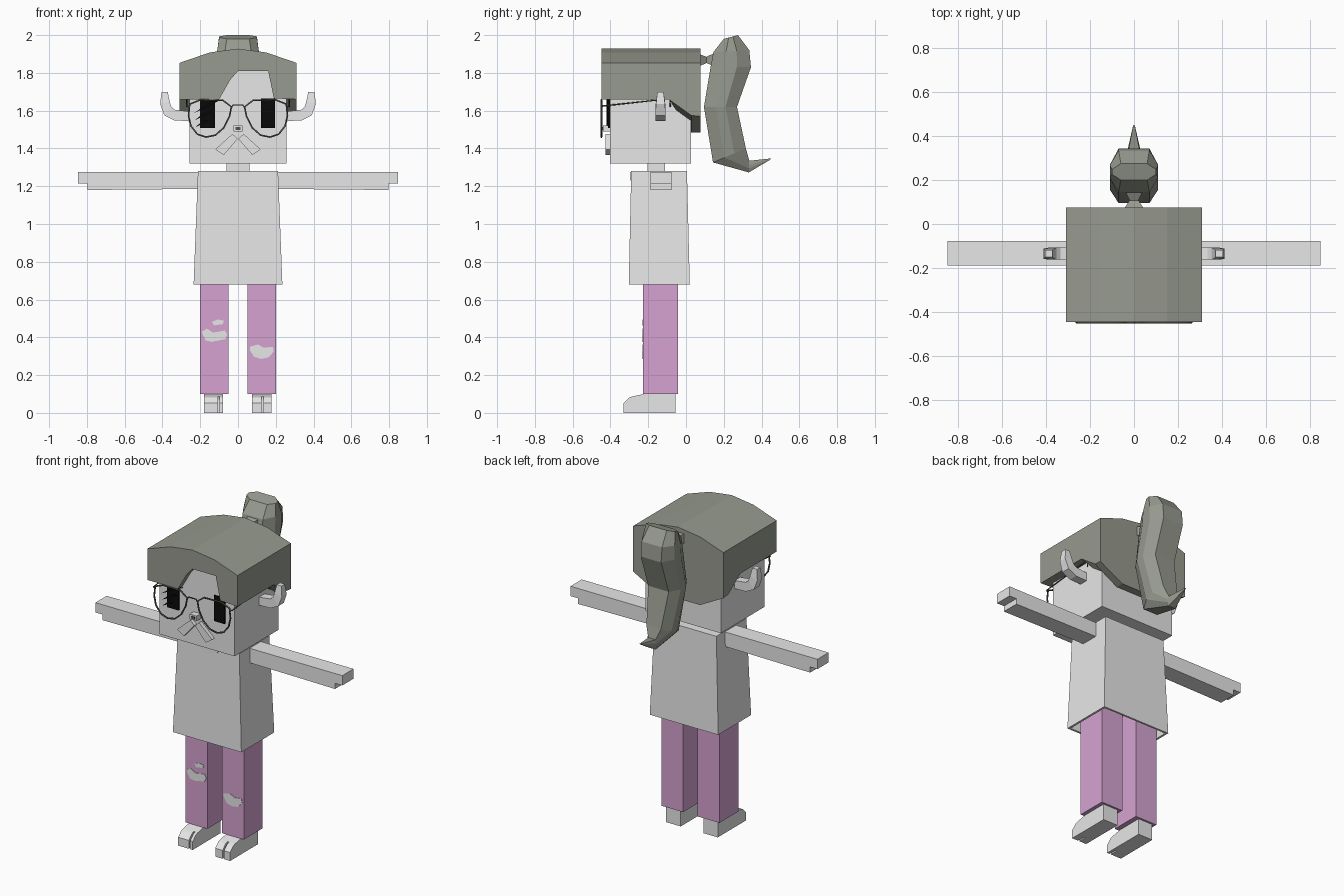
import bpy
import bmesh
from mathutils import Vector

default_cube = bpy.data.objects.get("Cube")
if default_cube:
    bpy.data.objects.remove(default_cube, do_unlink=True)


def make_material(name, red, green, blue):
    material = bpy.data.materials.new(name)
    material.use_nodes = True
    colour = (red, green, blue, 1)
    material.diffuse_color = colour
    material.node_tree.nodes["Principled BSDF"].inputs["Base Color"].default_value = colour
    return material


pale = make_material("pale grey", .8, .8, .8)
olive = make_material("olive grey hair", .31, .325, .275)
pink = make_material("mauve trousers", .67, .365, .64)
black = make_material("black", .003, .003, .003)
wire = make_material("dark wire", .09, .095, .085)


def link(name, mesh, material):
    mesh.materials.clear()
    mesh.materials.append(material)
    obj = bpy.data.objects.new(name, mesh)
    bpy.context.collection.objects.link(obj)
    return obj


def loft(name, rings, material):
    """Skin equal-length rings of points and cap both ends."""
    bm = bmesh.new()
    loops = [[bm.verts.new(point) for point in ring] for ring in rings]
    count = len(loops[0])
    for lower, upper in zip(loops, loops[1:]):
        for i in range(count):
            j = (i + 1) % count
            bm.faces.new((lower[i], lower[j], upper[j], upper[i]))
    bm.faces.new(loops[0][::-1])
    bm.faces.new(loops[-1])
    bmesh.ops.recalc_face_normals(bm, faces=bm.faces)
    mesh = bpy.data.meshes.new(name)
    bm.to_mesh(mesh)
    bm.free()
    return link(name, mesh, material)


def front_prism(name, outline, front, back, material):
    """Extrude an x, z outline along y."""
    return loft(name, [[(x, y, z) for x, z in outline] for y in (front, back)], material)


def side_prism(name, outline, start, end, material):
    """Extrude a y, z outline along x."""
    return loft(name, [[(x, y, z) for y, z in outline] for x in (start, end)], material)


def rectangle(x, front, back, z):
    return [(-x, front, z), (x, front, z), (x, back, z), (-x, back, z)]


def box(name, left, right, front, back, bottom, top, material):
    outline = [(left, bottom), (right, bottom), (right, top), (left, top)]
    return front_prism(name, outline, front, back, material)


def tube(name, points, radius, material, closed=False):
    curve = bpy.data.curves.new(name + " path", "CURVE")
    curve.dimensions = "3D"
    curve.bevel_depth = radius
    curve.bevel_resolution = 1
    spline = curve.splines.new("POLY")
    spline.points.add(len(points) - 1)
    for target, point in zip(spline.points, points):
        target.co = (*point, 1)
    spline.use_cyclic_u = closed
    helper = bpy.data.objects.new(name + " path", curve)
    mesh = bpy.data.meshes.new_from_object(helper)
    bpy.data.objects.remove(helper)
    return link(name, mesh, material)


# Torso: a flared tunic, hollow underneath
loft("tunic", [rectangle(.2, -.28, 0, .8), rectangle(.222, -.29, .008, .68),
               rectangle(.235, -.303, .02, .68), rectangle(.212, -.29, .005, 1.28)], pale)
front_prism("neckline", [(-.085, 1.275), (-.06, 1.245), (0, 1.23), (.06, 1.245), (.085, 1.275)],
            -.295, -.285, pale)

# Head and neck
box("neck", -.06, .06, -.205, -.11, 1.26, 1.34, pale)
box("head", -.258, .258, -.402, .027, 1.32, 1.83, pale)

# Hair cap: arched top, hem dropping towards the back
arch = [(-.31, 1.853), (-.15, 1.908), (0, 1.928), (.15, 1.908), (.31, 1.853)]


def cap_section(y, side_hem, middle_hem):
    hem = [(.31, side_hem), (.15, middle_hem), (-.15, middle_hem), (-.31, side_hem)]
    return [(x, y, z) for x, z in arch + hem]


loft("hair_cap", [cap_section(-.39, 1.66, 1.66), cap_section(-.09, 1.66, 1.66),
                  cap_section(.028, 1.575, 1.485), cap_section(.076, 1.57, 1.485)], olive)
parting = [(.31, 1.66), (.19, 1.665), (.16, 1.81), (0, 1.81), (-.04, 1.765), (-.1, 1.66), (-.31, 1.66)]
front_prism("hair_fringe", arch + parting, -.447, -.39, olive)

# Ponytail and its tie
tie = [(.07, .045, 1.835, 1.9), (.108, .02, 1.852, 1.885), (.15, .04, 1.835, 1.905)]
loft("hair_tie", [[(-w, y, low), (w, y, low), (w, y, high), (-w, y, high)]
                  for y, w, low, high in tie], olive)


def tail_section(front, back, wide, narrow):
    front, back = Vector((0, *front)), Vector((0, *back))
    near, far = front.lerp(back, .35), front.lerp(back, .65)
    half = [(front, narrow), (near, wide), (far, wide), (back, narrow)]
    return ([p + Vector((w, 0, 0)) for p, w in half]
            + [p - Vector((w, 0, 0)) for p, w in reversed(half)])


loft("ponytail", [tail_section(*section) for section in (
    ((.2, 1.98), (.275, 2), .1, .06),
    ((.145, 1.91), (.335, 1.92), .11, .07),
    ((.13, 1.83), (.344, 1.83), .11, .07),
    ((.095, 1.62), (.27, 1.62), .11, .07),
    ((.143, 1.326), (.317, 1.4), .08, .05),
    ((.333, 1.273), (.335, 1.335), .03, .025),
    ((.445, 1.34), (.45, 1.347), .004, .003))], olive)

# Face: nose, moustache, eyes
box("nose", -.024, .024, -.44, -.4, 1.49, 1.522, pale)
box("nose_tip", -.012, .012, -.443, -.439, 1.497, 1.514, wire)
box("right_eye", -.2, -.122, -.412, -.4, 1.507, 1.665, black)
box("left_eye", .122, .195, -.412, -.4, 1.507, 1.665, black)
for i, (x, z, length) in enumerate([(-.235, 1.585, .15), (-.23, 1.548, .1), (-.225, 1.512, .07)]):
    rise = length * .5
    front_prism(f"eyelash_{i}", [(x, z), (x + length, z + rise), (x + length * .6, z + rise * .6 + .018)],
                -.42, -.413, black)

# Wire glasses
lens = [(.035, 1.62), (.045, 1.57), (.075, 1.51), (.12, 1.47), (.17, 1.46), (.215, 1.475),
        (.25, 1.52), (.262, 1.575), (.255, 1.635), (.2, 1.657), (.08, 1.655)]
tube("glasses_bridge", [(-.04, -.448, 1.61), (-.025, -.448, 1.63), (.025, -.448, 1.63), (.04, -.448, 1.61)],
     .004, wire)

for side, s in (("left", 1), ("right", -1)):
    # Glasses frame and temple
    tube(side + "_lens_frame", [(s * x, -.448, z) for x, z in lens], .005, wire, True)
    tube(side + "_temple", [(s * .258, -.448, 1.62), (s * .272, -.44, 1.625),
                            (s * .272, -.085, 1.663), (s * .272, -.083, 1.62)], .004, wire)

    # Moustache half
    front_prism(side + "_moustache", [(s * x, z) for x, z in
                ((.03, 1.477), (.002, 1.45), (.076, 1.365), (.12, 1.395))], -.425, -.4, pale)

    # Upturned ear
    ear = [((.25, 1.595), (.25, 1.545), .027), ((.335, 1.605), (.335, 1.548), .027),
           ((.353, 1.62), (.39, 1.575), .027), ((.362, 1.65), (.412, 1.635), .024),
           ((.372, 1.7), (.405, 1.7), .016)]
    loft(side + "_ear", [[(s * a[0], -.135 - w, a[1]), (s * b[0], -.135 - w, b[1]),
                          (s * b[0], -.135 + w, b[1]), (s * a[0], -.135 + w, a[1])]
                         for a, b, w in ear], pale)

    # Arm with a stepped hand
    front_prism(side + "_arm", [(s * x, z) for x, z in (
        (.2, 1.276), (.848, 1.276), (.848, 1.215), (.798, 1.215), (.798, 1.18), (.2, 1.186))],
        -.188, -.078, pale)

    # Leg
    box(side + "_leg", s * .05, s * .2, -.228, -.043, .1, .82, pink)

    # Shoe: solid heel, toe split by a groove
    inner, outer = (.075, .177) if s > 0 else (-.18, -.08)
    groove = .13 if s > 0 else -.102
    side_prism(side + "_heel", [(-.28, 0), (-.055, 0), (-.055, .1), (-.22, .1), (-.28, .088)],
               inner, outer, pale)
    toe = [(-.28, 0), (-.28, .088), (-.3, .082), (-.33, .052), (-.33, 0)]
    side_prism(side + "_toe_a", toe, inner, groove - .005, pale)
    side_prism(side + "_toe_b", toe, groove + .005, outer, pale)

# Torn patches on the trousers
patches = {
    "right_knee_tear": [(-.192, .43), (-.165, .446), (-.132, .425), (-.07, .436), (-.057, .415),
                        (-.068, .39), (-.14, .376), (-.17, .383), (-.185, .41)],
    "right_small_tear": [(-.138, .482), (-.105, .495), (-.075, .488), (-.08, .47), (-.127, .463)],
    "left_knee_tear": [(.062, .35), (.105, .362), (.138, .345), (.185, .35), (.19, .325),
                       (.16, .293), (.122, .286), (.085, .297), (.064, .33)],
}
for name, outline in patches.items():
    front_prism(name, outline, -.231, -.225, pale)
